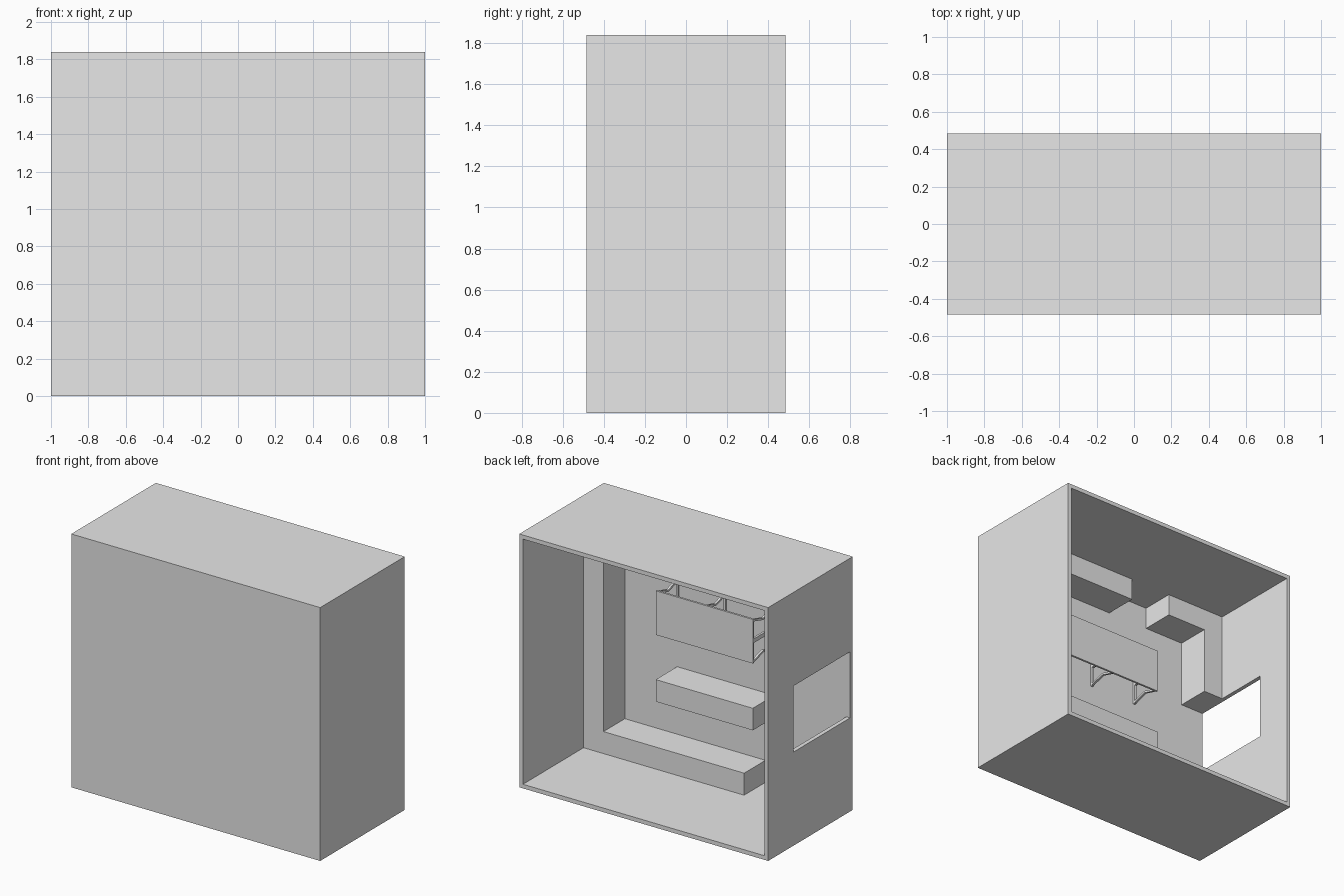
import bpy
import bmesh
from mathutils import Vector

cube = bpy.data.objects.get("Cube")
if cube:
    bpy.data.objects.remove(cube, do_unlink=True)

# Single matte grey
grey = bpy.data.materials.new("light_grey")
grey.use_nodes = True
grey.diffuse_color = (0.8, 0.8, 0.8, 1)
grey.node_tree.nodes["Principled BSDF"].inputs["Base Color"].default_value = (0.8, 0.8, 0.8, 1)

W, D, H, T = 1.0, 0.485, 1.84, 0.03   # half width, half depth, height, wall
IN_X, IN_Y, IN_Z = W - T, -D + T, H - T
FACE = -0.21                          # rear face of everything on the front wall
STEP = 0.16                           # thickness of the inner steps


def add_object(name, bm):
    bmesh.ops.recalc_face_normals(bm, faces=bm.faces)
    mesh = bpy.data.meshes.new(name)
    bm.to_mesh(mesh)
    bm.free()
    mesh.materials.append(grey)
    obj = bpy.data.objects.new(name, mesh)
    bpy.context.scene.collection.objects.link(obj)
    return obj


def box(name, lo, hi):
    lo, hi = Vector(lo), Vector(hi)
    bm = bmesh.new()
    bmesh.ops.create_cube(bm, size=1)
    for v in bm.verts:
        v.co = (lo + hi) / 2 + v.co * (hi - lo)
    return add_object(name, bm)


def extrude(name, points, direction):
    bm = bmesh.new()
    face = bm.faces.new([bm.verts.new(p) for p in points])
    out = bmesh.ops.extrude_face_region(bm, geom=[face], use_keep_orig=True)
    verts = [g for g in out["geom"] if isinstance(g, bmesh.types.BMVert)]
    bmesh.ops.translate(bm, verts=verts, vec=direction)
    return add_object(name, bm)


def cut(obj, cutter):
    mod = obj.modifiers.new("cut", "BOOLEAN")
    mod.operation, mod.solver, mod.object = "DIFFERENCE", "EXACT", cutter
    bpy.context.view_layer.objects.active = obj
    bpy.ops.object.modifier_apply(modifier=mod.name)
    bpy.data.objects.remove(cutter, do_unlink=True)


# Case open at the back, with a window in one side
case = box("case", (-W, -D, 0), (W, D, H))
cut(case, box("cavity", (-IN_X, IN_Y, T), (IN_X, D + 0.1, IN_Z)))
cut(case, box("window", (-W - 0.1, IN_Y, 0.68), (-IN_X + 0.1, 0.196, 1.16)))

# C-shaped step around the floor, one side and the ceiling
inner = IN_X - STEP
c_shape = [(IN_X, T), (-0.32, T), (-0.32, T + STEP), (inner, T + STEP),
           (inner, IN_Z - STEP), (-0.16, IN_Z - STEP), (-0.16, IN_Z), (IN_X, IN_Z)]
depth = (0, FACE - IN_Y, 0)
extrude("wrapped_step", [(x, IN_Y, z) for x, z in c_shape], depth)

# L-shaped step in the opposite upper corner
l_shape = [(-IN_X, IN_Z), (-0.49, IN_Z), (-0.49, IN_Z - STEP),
           (-inner, IN_Z - STEP), (-inner, 1.16), (-IN_X, 1.16)]
extrude("corner_step", [(x, IN_Y, z) for x, z in l_shape], depth)

# Solid shelf and the panel above it
box("shelf", (-0.39, IN_Y, 0.52), (0.39, FACE, 0.68))
LOW, HIGH = 1.005, 1.325
box("panel", (-0.39, FACE - 0.015, LOW), (0.39, FACE, HIGH))

# Open brackets holding the panel off the wall
MID_Y, MID_Z, BAR, DIP = (IN_Y + FACE) / 2, (LOW + HIGH) / 2, 0.015, 0.035
for label, x in (("left", 0.382), ("middle", 0), ("right", -0.382)):
    x0, x1 = x - 0.008, x + 0.008
    box(label + "_bracket_post", (x0, IN_Y, LOW), (x1, IN_Y + BAR, HIGH))
    box(label + "_bracket_crossbar", (x0, IN_Y, MID_Z - BAR), (x1, FACE, MID_Z + BAR))
    for end, z, s in (("upper", HIGH, -1), ("lower", LOW, 1)):
        outer = [(IN_Y, z), (MID_Y, z + s * DIP), (FACE, z)]
        arm = outer + [(y, h + s * BAR) for y, h in reversed(outer)]
        extrude(f"{label}_bracket_{end}_arm", [(x0, y, h) for y, h in arm], (x1 - x0, 0, 0))
